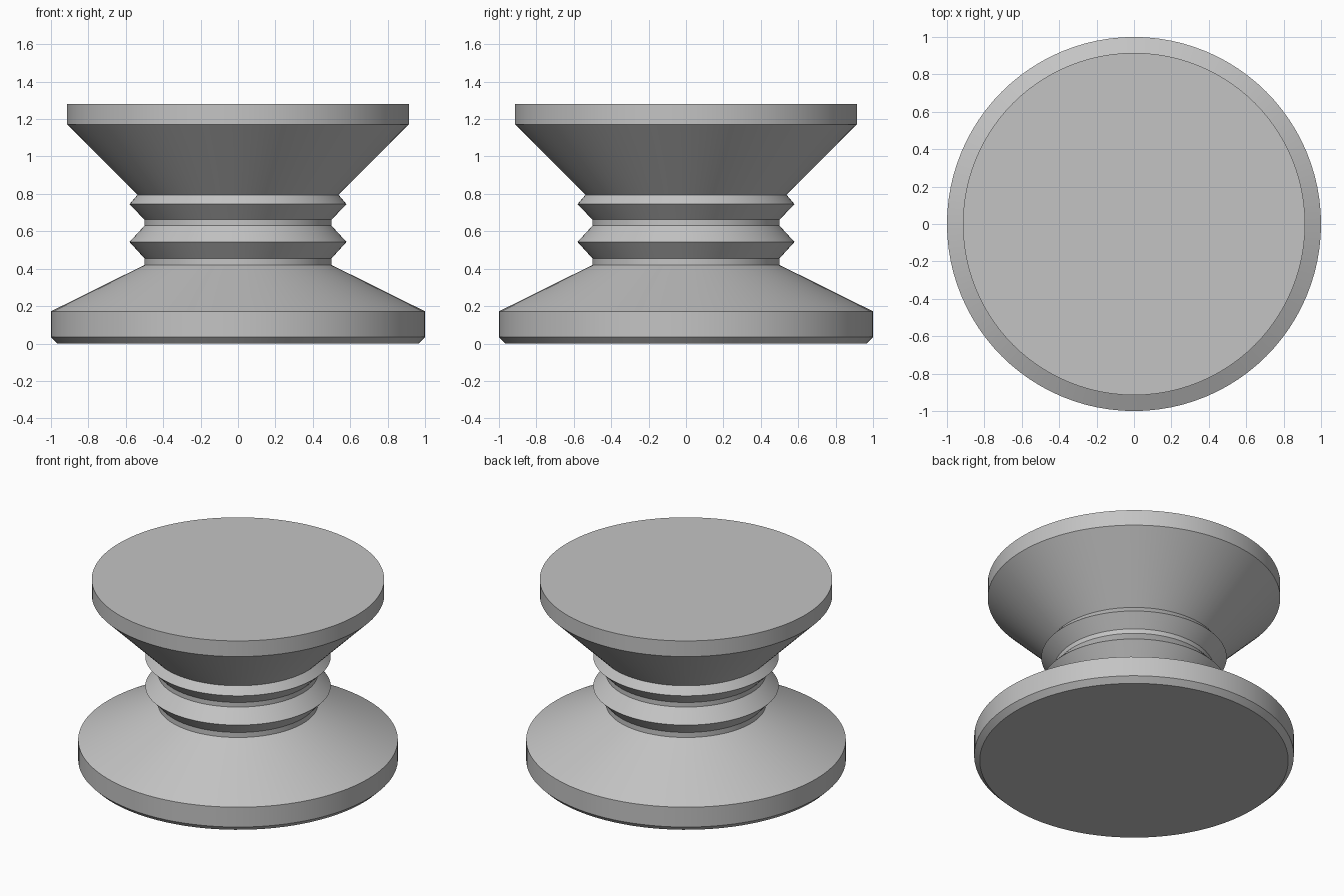
import bpy
import bmesh
import math

SEGMENTS = 96

cube = bpy.data.objects.get("Cube")
if cube:
    bpy.data.objects.remove(cube, do_unlink=True)

# Single plain grey
grey = bpy.data.materials.new("plain_grey")
grey.use_nodes = True
colour = (0.55, 0.55, 0.55, 1)
grey.diffuse_color = colour
grey.node_tree.nodes["Principled BSDF"].inputs["Base Color"].default_value = colour


def lathe(name, profile):
    """Spin a (radius, height) profile around z; radius 0 closes the end."""
    bm = bmesh.new()
    verts = [bm.verts.new((r, 0, z)) for r, z in profile]
    edges = [bm.edges.new(pair) for pair in zip(verts, verts[1:])]
    bmesh.ops.spin(bm, geom=verts + edges, cent=(0, 0, 0), axis=(0, 0, 1),
                   angle=math.tau, steps=SEGMENTS, use_merge=True)
    bmesh.ops.remove_doubles(bm, verts=bm.verts[:], dist=0.0001)
    bmesh.ops.recalc_face_normals(bm, faces=bm.faces[:])
    # Open rings: make sure the walls face away from the axis
    if sum(f.normal.x * f.calc_center_median().x
           + f.normal.y * f.calc_center_median().y for f in bm.faces) < 0:
        bmesh.ops.reverse_faces(bm, faces=bm.faces[:])
    mesh = bpy.data.meshes.new(name)
    bm.to_mesh(mesh)
    bm.free()
    mesh.materials.append(grey)
    obj = bpy.data.objects.new(name, mesh)
    bpy.context.collection.objects.link(obj)
    bpy.ops.object.select_all(action="DESELECT")
    obj.select_set(True)
    bpy.context.view_layer.objects.active = obj
    bpy.ops.object.shade_smooth_by_angle(angle=math.radians(20))
    return obj


# Wide foot with a chamfered lower rim and sloping shoulder
lathe("base", [(0, 0), (0.965, 0), (1, 0.035), (1, 0.172), (0.5, 0.42)])

# Waist with two sharp ridges, the upper one running into the flare
lathe("ridged_neck", [(0.5, 0.42), (0.5, 0.455), (0.58, 0.543), (0.5, 0.63),
                      (0.5, 0.662), (0.58, 0.745), (0.538, 0.795)])

# Flared head with a flat top
lathe("flared_top", [(0.538, 0.795), (0.915, 1.172), (0.915, 1.28), (0, 1.28)])
